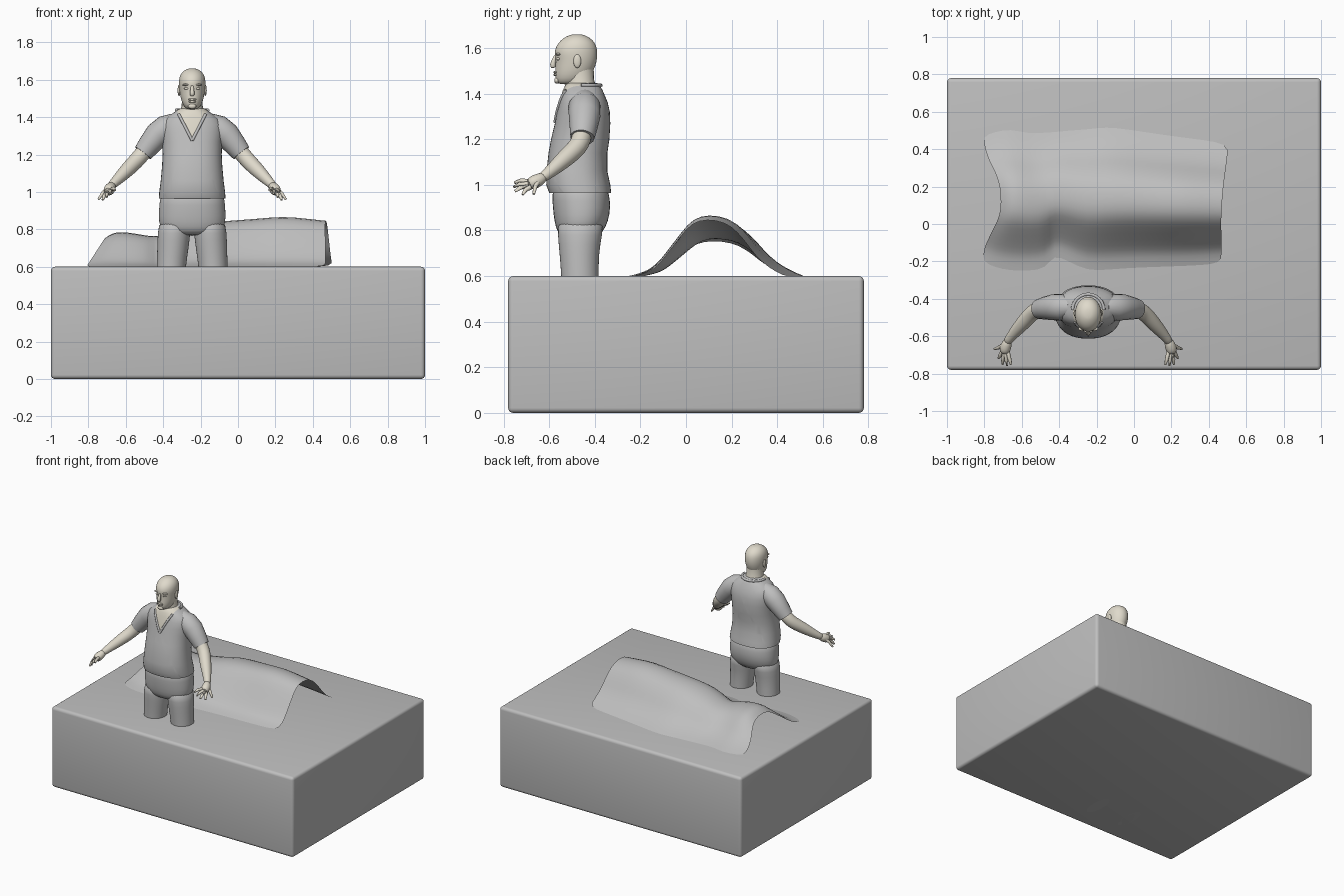
import bpy, bmesh, math
from mathutils import Vector
from mathutils.bvhtree import BVHTree

CX = -0.245  # centre line of the standing figure


def material(name, rgb):
    m = bpy.data.materials.new(name)
    m.diffuse_color = (*rgb, 1)
    return m


GREY = material("grey cloth", (0.52, 0.52, 0.52))
SKIN = material("pale skin", (0.74, 0.70, 0.60))


def finish(name, bm, mat, sub=0, angle=50):
    me = bpy.data.meshes.new(name)
    bmesh.ops.recalc_face_normals(bm, faces=bm.faces)
    bm.to_mesh(me)
    bm.free()
    ob = bpy.data.objects.new(name, me)
    bpy.context.collection.objects.link(ob)
    me.materials.append(mat)
    if sub:
        ob.modifiers.new("smooth", 'SUBSURF').levels = sub
        ob.modifiers["smooth"].render_levels = sub
    bpy.ops.object.select_all(action='DESELECT')
    ob.select_set(True)
    bpy.context.view_layer.objects.active = ob
    bpy.ops.object.shade_smooth_by_angle(angle=math.radians(angle))
    return ob


def bridge(rings, cap=True):
    bm = bmesh.new()
    vs = [[bm.verts.new(p) for p in r] for r in rings]
    n = len(vs[0])
    for a, b in zip(vs, vs[1:]):
        for i in range(n):
            bm.faces.new((a[i], a[(i + 1) % n], b[(i + 1) % n], b[i]))
    if cap:
        bm.faces.new(vs[0][::-1])
        bm.faces.new(vs[-1])
    return bm


def loft(secs, n=28, power=1.0):
    """Stack of rounded outlines: (z, y front, y back, half width, centre x)."""
    rings = []
    for z, yf, yb, rx, cx in secs:
        ring = []
        for i in range(n):
            a = math.tau * i / n
            c, s = math.cos(a), math.sin(a)
            ring.append((cx + rx * math.copysign(abs(c) ** power, c),
                         (yf + yb) / 2 + (yb - yf) / 2 * math.copysign(abs(s) ** power, s), z))
        rings.append(ring)
    return bridge(rings)


def tube(path, n=14):
    """Tapered limb along (x, y, z, radius) points."""
    pts = [Vector(p[:3]) for p in path]
    rings = []
    for i, p in enumerate(pts):
        d = (pts[min(i + 1, len(pts) - 1)] - pts[max(i - 1, 0)]).normalized()
        u = d.cross(Vector((0, 1, 0.3))).normalized()
        v = d.cross(u)
        rings.append([p + path[i][3] * (u * math.cos(math.tau * k / n) + v * math.sin(math.tau * k / n))
                      for k in range(n)])
    return bridge(rings)


def flip(path):
    return [(2 * CX - p[0], *p[1:]) for p in path]


def ball(name, loc, scale, mat):
    bm = bmesh.new()
    bmesh.ops.create_uvsphere(bm, u_segments=16, v_segments=10, radius=1)
    bmesh.ops.scale(bm, vec=scale, verts=bm.verts)
    bmesh.ops.translate(bm, vec=loc, verts=bm.verts)
    return finish(name, bm, mat)


# Bed block with rounded edges
bm = bmesh.new()
bmesh.ops.create_cube(bm, size=1)
bmesh.ops.scale(bm, vec=(2, 1.56, 0.6), verts=bm.verts)
bmesh.ops.translate(bm, vec=(0, 0, 0.3), verts=bm.verts)
bmesh.ops.bevel(bm, geom=bm.edges[:], offset=0.022, segments=4, profile=0.5, affect='EDGES')
finish("bed_block", bm, GREY)

# Draped blanket: stations (x, front y, back y, ridge height, inward pull of the ridge)
stations = [(-0.81, -0.20, 0.47, 0.155, 0.10), (-0.75, -0.23, 0.49, 0.185, 0.085),
            (-0.66, -0.25, 0.51, 0.19, 0.04), (-0.56, -0.25, 0.48, 0.18, 0.01), (-0.47, -0.24, 0.49, 0.165, 0),
            (-0.43, -0.16, 0.49, 0.165, 0), (-0.35, -0.20, 0.50, 0.185, 0), (-0.25, -0.25, 0.505, 0.215, 0),
            (-0.15, -0.245, 0.52, 0.24, 0), (-0.03, -0.235, 0.505, 0.252, 0), (0.10, -0.23, 0.485, 0.26, 0),
            (0.24, -0.225, 0.465, 0.275, 0), (0.36, -0.22, 0.45, 0.262, 0), (0.485, -0.21, 0.43, 0.25, -0.015)]
shape = [(0, 0), (.08, .07), (.13, .16), (.2, .38), (.3, .72), (.37, .93), (.47, 1), (.6, .94),
         (.68, .77), (.75, .55), (.8, .36), (.9, .13), (1, 0)]
bm = bmesh.new()
grid = []
for x, yf, yb, h, pull in stations:
    skew = 0.02 if x > 0.4 else 0
    grid.append([bm.verts.new((x + pull * s + skew * (t - .5) * 2, yf + (yb - yf) * t, 0.601 + h * s))
                 for t, s in shape])
for a, b in zip(grid, grid[1:]):
    for i in range(len(shape) - 1):
        bm.faces.new((a[i], b[i], b[i + 1], a[i + 1]))
finish("blanket", bm, GREY, sub=1, angle=80)

# Shirt, with the neck opening cut as a V in front
bm = loft([(0.965, -0.600, -0.328, 0.178, CX), (1.0, -0.613, -0.332, 0.176, CX),
           (1.06, -0.612, -0.345, 0.168, CX), (1.14, -0.603, -0.345, 0.161, CX),
           (1.20, -0.592, -0.336, 0.158, CX), (1.27, -0.575, -0.332, 0.160, CX),
           (1.32, -0.566, -0.334, 0.166, CX), (1.36, -0.556, -0.343, 0.163, CX),
           (1.39, -0.548, -0.355, 0.145, CX), (1.415, -0.540, -0.366, 0.112, CX),
           (1.437, -0.530, -0.378, 0.080, CX), (1.447, -0.520, -0.390, 0.062, CX)], n=40, power=0.88)
V_LOW, SLOPE = 1.275, 1.95
for s in (-1, 1):
    bmesh.ops.bisect_plane(bm, geom=bm.verts[:] + bm.edges[:] + bm.faces[:],
                           plane_co=(CX, 0, V_LOW), plane_no=(s * SLOPE, 0, -1))
for f in bm.faces:
    c = f.calc_center_median()
    if c.z > V_LOW + SLOPE * abs(c.x - CX) and c.y < -0.46:
        f.material_index = 1
tree = BVHTree.FromBMesh(bm)
collar = []
for s in (-1, 1):
    path = []
    for i in range(8):
        z = V_LOW + 0.163 * i / 7
        x = CX + s * (z - V_LOW) / SLOPE
        hit = tree.ray_cast(Vector((x, -2, z)), Vector((0, 1, 0)))[0]
        if hit:
            path.append((x, hit.y, z, 0.008))
    collar.append(path)
finish("shirt", bm, GREY).data.materials.append(SKIN)
for path in collar:
    finish("collar_side", tube(path, 8), GREY)
back = [(CX + 0.084 * math.cos(a), -0.46 + 0.085 * math.sin(a), 1.437, 0.009)
        for a in [math.pi * i / 12 for i in range(13)]]
finish("collar_back", tube(back, 8), GREY)

# Trousers
finish("trouser_seat", loft([(0.765, -0.535, -0.40, 0.10, CX), (0.79, -0.565, -0.365, 0.165, CX),
                             (0.84, -0.578, -0.340, 0.180, CX), (0.90, -0.585, -0.330, 0.179, CX),
                             (0.96, -0.588, -0.336, 0.174, CX), (1.0, -0.58, -0.35, 0.165, CX)],
                            power=0.9), GREY, sub=1)
leg = [(0.04, -0.53, -0.40, 0.070, -0.385), (0.25, -0.535, -0.39, 0.072, -0.375),
       (0.50, -0.545, -0.383, 0.076, -0.362), (0.60, -0.547, -0.383, 0.078, -0.357),
       (0.70, -0.555, -0.382, 0.084, -0.348), (0.78, -0.563, -0.368, 0.088, -0.342),
       (0.86, -0.565, -0.355, 0.085, -0.335)]
foot = [(0.0, -0.63, -0.40, 0.042, -0.39), (0.02, -0.64, -0.395, 0.046, -0.39),
        (0.05, -0.61, -0.40, 0.042, -0.39), (0.08, -0.52, -0.41, 0.035, -0.388)]
for side in (-1, 1):
    def place(secs):
        return [(*s[:4], s[4] if side < 0 else 2 * CX - s[4]) for s in secs]
    finish("trouser_leg", loft(place(leg)), GREY, sub=1)
    finish("shoe", loft(place(foot), 20), GREY)

# Arms and hands
sleeve = [(-0.33, -0.445, 1.375, 0.050), (-0.38, -0.445, 1.345, 0.070), (-0.43, -0.445, 1.305, 0.070),
          (-0.475, -0.45, 1.25, 0.061), (-0.508, -0.455, 1.208, 0.053)]
arm = [(-0.47, -0.45, 1.255, 0.042), (-0.515, -0.458, 1.20, 0.044), (-0.545, -0.475, 1.165, 0.043),
       (-0.585, -0.52, 1.125, 0.041), (-0.63, -0.57, 1.08, 0.033), (-0.668, -0.615, 1.042, 0.024),
       (-0.68, -0.635, 1.03, 0.023)]
palm = [(-0.670, -0.615, 1.04, 0.021), (-0.682, -0.645, 1.022, 0.030), (-0.690, -0.670, 1.01, 0.032),
        (-0.694, -0.692, 1.0, 0.024)]
fingers = [((-0.674, -0.685, 1.015), (-0.657, -0.752, 1.01)), ((-0.685, -0.692, 1.005), (-0.680, -0.757, 0.99)),
           ((-0.698, -0.692, 0.995), (-0.703, -0.750, 0.972)), ((-0.706, -0.682, 0.99), (-0.724, -0.717, 0.957)),
           ((-0.695, -0.645, 1.02), (-0.746, -0.668, 0.96))]
for mirror in (lambda p: p, flip):
    finish("sleeve", tube(mirror(sleeve), 20), GREY)
    finish("forearm", tube(mirror(arm), 18), SKIN, sub=1)
    finish("palm", tube(mirror(palm), 12), SKIN, sub=1)
    for a, b in fingers:
        a, b = Vector(a), Vector(b)
        mid = a.lerp(b, 0.55) + Vector((0, -0.003, 0.006))
        finish("finger", tube(mirror([(*a, 0.011), (*mid, 0.010), (*b, 0.006)]), 8), SKIN, angle=80)

# Neck and head
finish("neck", loft([(1.40, -0.54, -0.385, 0.072, CX), (1.435, -0.528, -0.395, 0.064, CX),
                     (1.46, -0.525, -0.403, 0.056, CX), (1.51, -0.53, -0.405, 0.055, CX)], 20), SKIN)
finish("head", loft([(1.440, -0.555, -0.47, 0.022, CX), (1.452, -0.570, -0.44, 0.042, CX),
                     (1.485, -0.575, -0.413, 0.058, CX), (1.525, -0.572, -0.395, 0.066, CX),
                     (1.555, -0.572, -0.389, 0.070, CX), (1.580, -0.578, -0.388, 0.072, CX),
                     (1.610, -0.570, -0.392, 0.070, CX), (1.635, -0.550, -0.408, 0.059, CX),
                     (1.652, -0.524, -0.432, 0.040, CX), (1.661, -0.500, -0.457, 0.018, CX)]),
       SKIN, sub=1, angle=80)
finish("nose", tube([(CX, -0.570, 1.572, 0.007), (CX, -0.578, 1.55, 0.010), (CX, -0.586, 1.527, 0.014),
                     (CX, -0.580, 1.512, 0.013)], 10), SKIN, sub=1, angle=80)
ball("upper_lip", (CX, -0.573, 1.494), (0.024, 0.008, 0.006), SKIN)
ball("lower_lip", (CX, -0.573, 1.483), (0.021, 0.008, 0.006), SKIN)
ball("chin", (CX, -0.566, 1.458), (0.022, 0.012, 0.014), SKIN)
for s in (-1, 1):
    ball("ear", (CX + s * 0.070, -0.477, 1.543), (0.008, 0.017, 0.030), SKIN)
    ball("eyelid", (CX + s * 0.029, -0.560, 1.553), (0.014, 0.008, 0.007), SKIN)
    ball("brow", (CX + s * 0.031, -0.560, 1.573), (0.022, 0.012, 0.006), SKIN)
